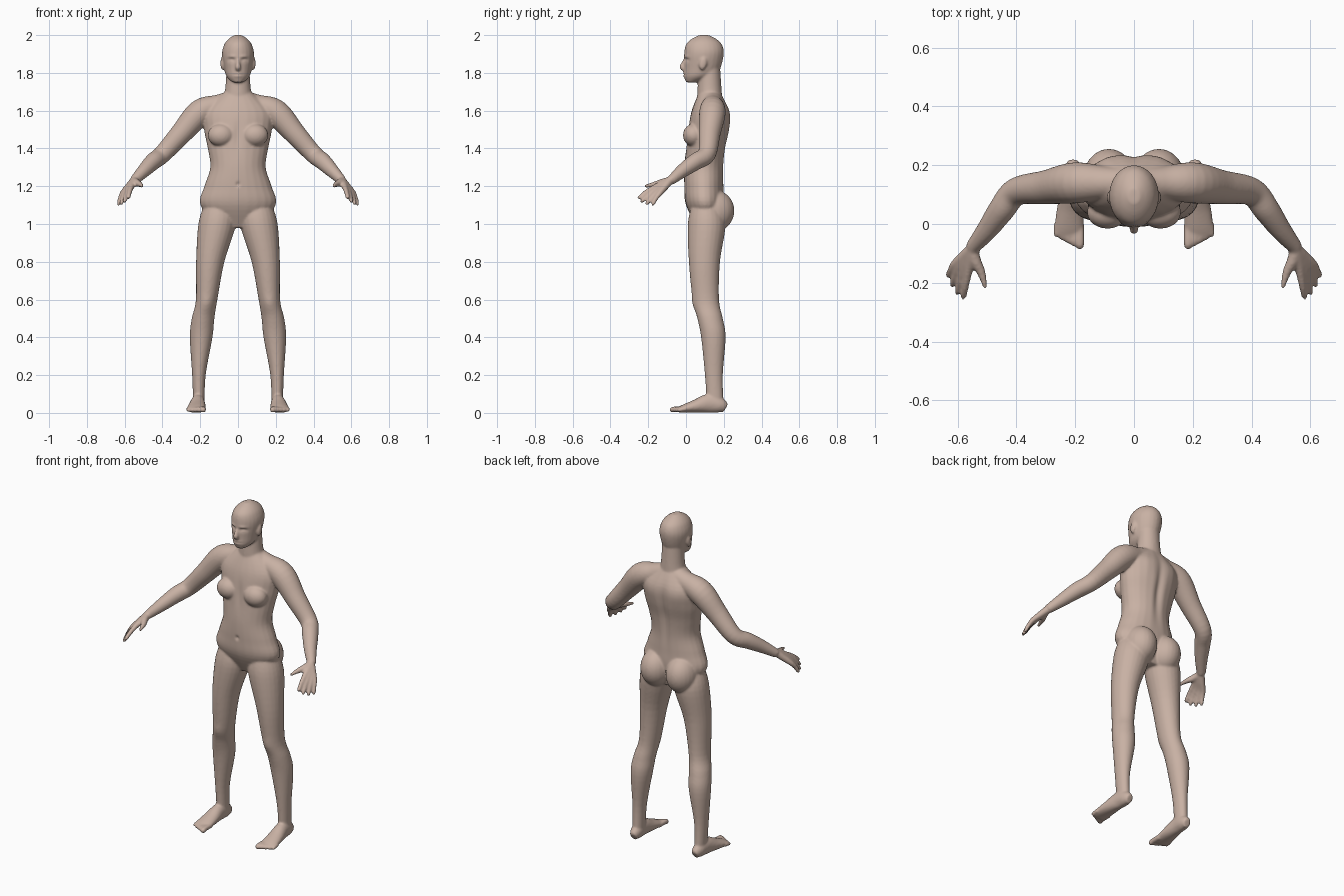
import bpy, bmesh, math
from mathutils import Vector, Matrix

if "Cube" in bpy.data.objects:
    bpy.data.objects.remove(bpy.data.objects["Cube"])

skin = bpy.data.materials.new("warm beige skin")
skin.use_nodes = True
tone = (.58, .44, .37, 1)
skin.diffuse_color = tone
shader = skin.node_tree.nodes["Principled BSDF"]
shader.inputs["Base Color"].default_value = tone

bm = bmesh.new()
segments, steps = 24, 5
both_sides, centre_only = (1, -1), (1,)
across, forward, upward = Vector((1, 0, 0)), Vector((0, -1, 0)), Vector((0, 0, 1))


def smooth_path(stations):
    """Round off a list of stations with a Catmull-Rom curve."""
    points = [Vector(station) for station in stations]
    last = len(points) - 1
    curve = []
    for index in range(last):
        before, start = points[max(index - 1, 0)], points[index]
        end, after = points[index + 1], points[min(index + 2, last)]
        start_slope, end_slope = (end - before) / 2, (after - start) / 2
        for step in range(steps):
            t = step / steps
            ease = t * t * (3 - t - t)
            curve.append(start.lerp(end, ease) + start_slope * t * (1 - t) ** 2
                         - end_slope * t * t * (1 - t))
    return curve + [points[last]]


def loft(stations, side=across, axis=None, sides=both_sides):
    """Closed tube through (x, y, z, half width, half depth) stations."""
    path = smooth_path(stations)
    for sign in sides:
        rings = []
        for index, station in enumerate(path):
            ahead = path[min(index + 1, len(path) - 1)]
            behind = path[max(index - 1, 0)]
            tangent = axis or Vector((ahead - behind)[:3]).normalized()
            wide = (side - tangent * side.dot(tangent)).normalized()
            deep = tangent.cross(wide)
            ring = []
            for segment in range(segments):
                angle = math.tau * segment / segments
                point = (Vector(station[:3]) + wide * math.cos(angle) * station[3]
                         + deep * math.sin(angle) * station[4])
                ring.append(bm.verts.new((point.x * sign, point.y, point.z)))
            rings.append(ring)
        for lower, upper in zip(rings, rings[1:]):
            for segment in range(segments):
                previous = segment - 1
                bm.faces.new((lower[previous], lower[segment], upper[segment], upper[previous]))
        bm.faces.new(rings[0])
        bm.faces.new(rings[-1])


def round_limb(stations, **options):
    """Tube with a circular section, from (x, y, z, radius) stations."""
    loft([(*station, station[-1]) for station in stations], **options)


def upright(rows, **options):
    """Level sections: height, half width, front y, back y and, off centre, x."""
    loft([(sum(x), (front + back) / 2, height, width, (back - front) / 2)
          for height, width, front, back, *x in rows], axis=upward, **options)


def paired_ball(centre, radii, tilt=0):
    for sign in both_sides:
        place = Matrix.Translation((centre[0] * sign, *centre[1:]))
        shape = Matrix.Rotation(tilt, 4, "X") @ Matrix.Diagonal((*radii, 1))
        bmesh.ops.create_uvsphere(bm, u_segments=segments, v_segments=segments,
                                  radius=1, matrix=place @ shape)


# Torso, neck and head
upright([(.98, .1, .06, .17), (1.1, .2, 0, .2), (1.2, .178, -.01, .2), (1.3, .147, -.01, .2),
         (1.4, .16, 0, .21), (1.5, .18, .01, .23), (1.6, .18, .03, .23), (1.7, .07, .07, .18)],
        sides=centre_only)
upright([(1.6, .1, .06, .2), (1.7, .07, .06, .19), (1.84, .06, .07, .18)], sides=centre_only)
upright([(1.75, .03, 0, .06), (1.78, .06, -.01, .14), (1.82, .073, -.01, .18),
         (1.9, .085, -.01, .2), (1.95, .073, 0, .19), (1.98, .05, .03, .16), (2, .02, .07, .12)],
        sides=centre_only)

# Nose, ears, breasts and buttocks
round_limb([(0, 0, 1.88, .008), (0, -.016, 1.85, .01), (0, -.02, 1.83, .015),
            (0, 0, 1.81, .01)], sides=centre_only)
paired_ball((.083, .09, 1.85), (.01, .02, .036), tilt=-.2)
paired_ball((.09, .04, 1.47), (.07, .056, .06))
paired_ball((.085, .15, 1.07), (.09, .106, .11))

# Legs
upright([(1.1, .08, .03, .18, .1), (1, .1, .01, .21, .11), (.8, .075, .015, .18, .147),
         (.6, .057, .035, .175, .166), (.5, .06, .06, .195, .185), (.4, .06, .08, .21, .195),
         (.2, .036, .1, .195, .207), (.04, .03, .11, .2, .207)])

# Feet rest on the ground, so each section is centred at half its height
foot_rows = [(.21, .02, .05), (.18, .033, .08), (.12, .037, .1),
             (.05, .046, .07), (-.01, .05, .045), (-.04, .047, .03)]
loft([(.22 - y / 15, y, height / 2, width, height / 2) for y, width, height in foot_rows])

# Toes shrink and step back from the big toe outwards
for toe in range(5):
    x, radius, reach = .184 + toe / 50, .015 - toe / 900, -.085 + toe / 100
    round_limb([(x, 0, .02, radius), (x, reach + .03, .02, radius),
                (x, reach + .01, .015, radius), (x, reach, .012, radius / 2)])

# Shoulders and arms
round_limb([(.02, .14, 1.66, .05), (.1, .14, 1.63, .056), (.2, .14, 1.59, .07),
            (.3, .125, 1.48, .058), (.4, .11, 1.37, .048), (.45, .05, 1.33, .045),
            (.5, -.02, 1.28, .036), (.55, -.08, 1.23, .025)], side=forward)

# Fingers fan out from the wrist between the index and the little finger
wrist = Vector((.55, -.085, 1.23))
index_knuckle, little_knuckle = Vector((.565, -.165, 1.195)), Vector((.61, -.137, 1.165))
index_tip, little_tip = Vector((.582, -.255, 1.135)), Vector((.635, -.18, 1.1))
for finger in range(4):
    fan = finger / 3
    knuckle = index_knuckle.lerp(little_knuckle, fan)
    tip = index_tip.lerp(little_tip, fan)
    tip += (tip - knuckle) * math.sin(math.pi * fan) / 6
    bend = knuckle.lerp(tip, .5) + upward / 200
    round_limb([(*wrist, .022), (*wrist.lerp(knuckle, .5), .019), (*knuckle, .015),
                (*bend, .0125), (*knuckle.lerp(tip, .85), .011), (*tip, .006)])

# Thumb
round_limb([(*wrist, .02), (.54, -.125, 1.22, .02), (.52, -.165, 1.21, .015),
            (.505, -.22, 1.2, .007)])

bmesh.ops.recalc_face_normals(bm, faces=bm.faces)
rough = bpy.data.meshes.new("body parts")
bm.to_mesh(rough)
bm.free()
body = bpy.data.objects.new("body", rough)
bpy.context.collection.objects.link(body)

# Fuse the parts into one skin
fuse = body.modifiers.new("fuse", "REMESH")
fuse.mode, fuse.voxel_size = "VOXEL", .006
relax = body.modifiers.new("relax", "SMOOTH")
relax.factor, relax.iterations = .5, 7
bpy.context.view_layer.update()
evaluated = body.evaluated_get(bpy.context.evaluated_depsgraph_get())
mesh = bpy.data.meshes.new_from_object(evaluated)
body.modifiers.clear()
body.data = mesh
bpy.data.meshes.remove(rough)
mesh.name = "body"

# Sculpted details: mirrored centre, spread across, spread in height, push along y
details = {
    "eye sockets": ((.034, -.01, 1.868), .019, .011, .013),
    "eyelids": ((.034, 0, 1.864), .012, .007, -.007),
    "brows": ((.034, -.01, 1.886), .02, .008, -.005),
    "lips": ((0, -.01, 1.79), .02, .012, -.008),
    "mouth line": ((0, -.01, 1.79), .024, .004, .008),
    "spine": ((0, .22, 1.42), .022, .17, -.014),
    "shoulder blades": ((.085, .23, 1.56), .05, .07, .006),
    "navel": ((0, -.01, 1.21), .01, .012, .008),
    "breastbone": ((0, .01, 1.47), .018, .07, .007),
    "kneecaps": ((.165, .03, .58), .035, .04, -.005),
}
depth_reach = .05
for vertex in mesh.vertices:
    place = Vector((abs(vertex.co.x), vertex.co.y, vertex.co.z))
    for centre, width, height, push in details.values():
        offset = place - Vector(centre)
        falloff = (offset.x / width) ** 2 + (offset.y / depth_reach) ** 2 + (offset.z / height) ** 2
        vertex.co.y += push * math.exp(-falloff)
    # Flat soles
    vertex.co.z = max(vertex.co.z, 0)

mesh.materials.clear()
mesh.materials.append(skin)
for face in mesh.polygons:
    face.use_smooth = True
